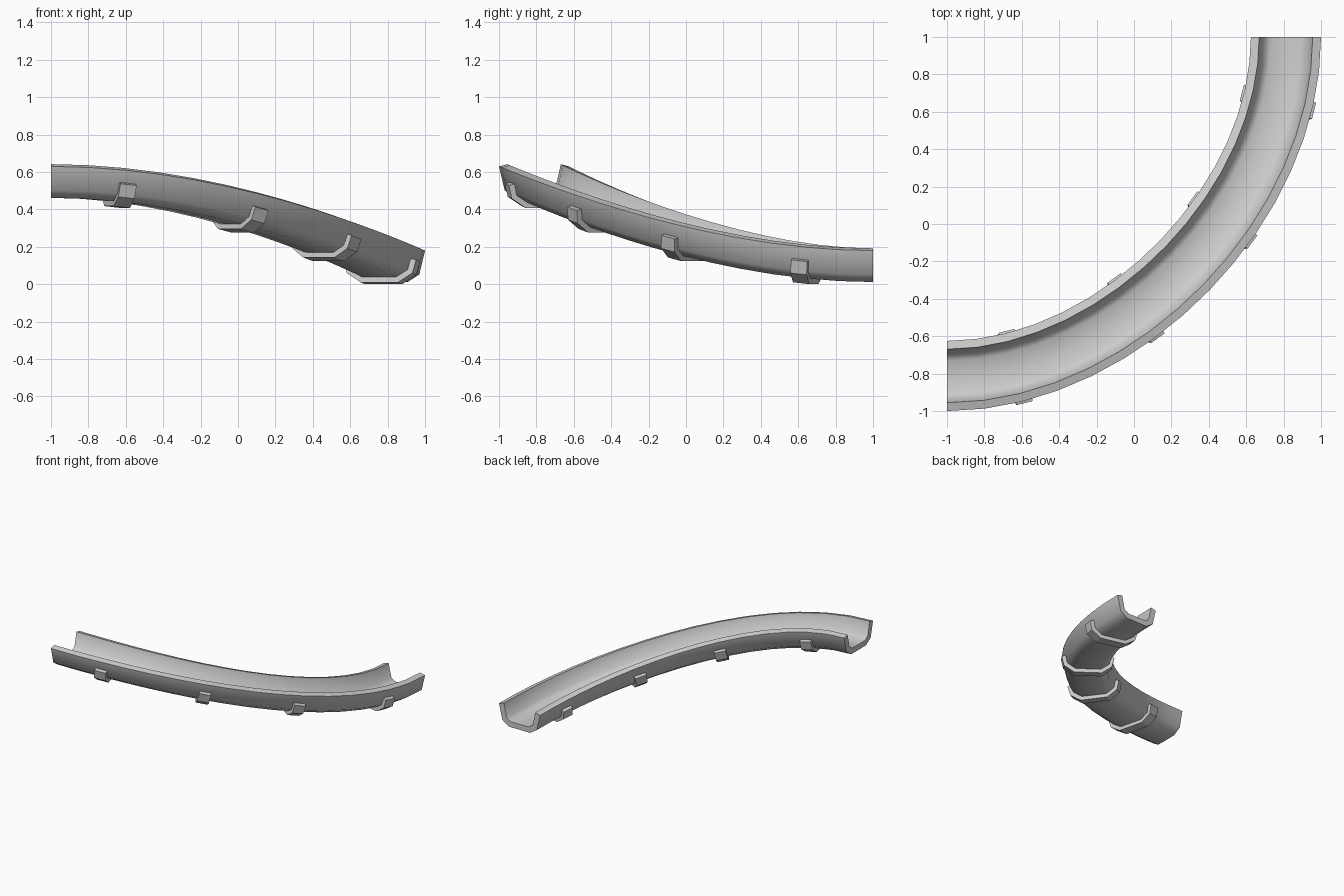
import bpy, math
from mathutils import Vector

if "Cube" in bpy.data.objects:
    bpy.data.objects.remove(bpy.data.objects["Cube"])

R = 1.8125        # centreline radius of the bend
DROP = 0.45       # height lost along the bend
BASE = 0.015      # height of the underside at the low end


def frame(t):
    """Point, outward and up vectors on the cubic centreline."""
    p = [Vector((-1, 1 - R, BASE + DROP)), Vector((-1 + R / 2, 1 - R, BASE + DROP)),
         Vector((-1 + R, 1 - R / 2, BASE)), Vector((-1 + R, 1, BASE))]
    s = 1 - t
    pos = s**3 * p[0] + 3*s*s*t * p[1] + 3*s*t*t * p[2] + t**3 * p[3]
    tan = (s*s * (p[1]-p[0]) + 2*s*t * (p[2]-p[1]) + t*t * (p[3]-p[2])).normalized()
    out = tan.cross(Vector((0, 0, 1))).normalized()
    return pos, out, out.cross(tan), tan


def mirrored(half):
    """Close a half profile across the middle."""
    return half + [(-x, z) for x, z in reversed(half)]


def sweep(name, profile, frames, angle):
    """Skin a closed profile through a list of frames and cap the ends."""
    n = len(profile)
    verts = [pos + out * x + up * z for pos, out, up in frames for x, z in profile]
    faces = [(i*n + j, i*n + (j+1) % n, (i+1)*n + (j+1) % n, (i+1)*n + j)
             for i in range(len(frames) - 1) for j in range(n)]
    last = (len(frames) - 1) * n
    faces += [tuple(reversed(range(n))), tuple(range(last, last + n))]
    me = bpy.data.meshes.new(name)
    me.from_pydata(verts, [], faces)
    import bmesh
    bm = bmesh.new()
    bm.from_mesh(me)
    bmesh.ops.recalc_face_normals(bm, faces=bm.faces)
    bm.to_mesh(me)
    bm.free()
    ob = bpy.data.objects.new(name, me)
    bpy.context.collection.objects.link(ob)
    bpy.ops.object.select_all(action='DESELECT')
    ob.select_set(True)
    bpy.context.view_layer.objects.active = ob
    bpy.ops.object.shade_smooth_by_angle(angle=math.radians(angle))
    return ob


# Open trough: underside, wall, rim, then the inner face back to the middle
trough = mirrored([(0.095, 0), (0.157, 0.04), (0.1875, 0.168),
                   (0.143, 0.18), (0.118, 0.068), (0.081, 0.045)][::-1])
sweep("trough", trough, [frame(i / 16)[:3] for i in range(17)], 60)

# Support straps wrapped under the trough
strap = mirrored([(0.093, 0.004), (0.153, 0.043), (0.168, 0.101)])
outer = mirrored([(0.1035, -0.028), (0.181, 0.022), (0.199, 0.093)])
half = [(0.1035, -0.028), (0.181, 0.022), (0.199, 0.093),
        (0.168, 0.101), (0.153, 0.043), (0.093, 0.004)]
for k, t in enumerate((0.132, 0.385, 0.615, 0.868)):
    pos, out, up, tan = frame(t)
    sweep(f"support_strap_{k + 1}", mirrored(half),
          [(pos + tan * d, out, up) for d in (-0.045, 0.045)], 30)

# Rest the model on the ground
low = min(v.co.z for o in bpy.data.objects for v in o.data.vertices)
for o in bpy.data.objects:
    o.location.z -= low
